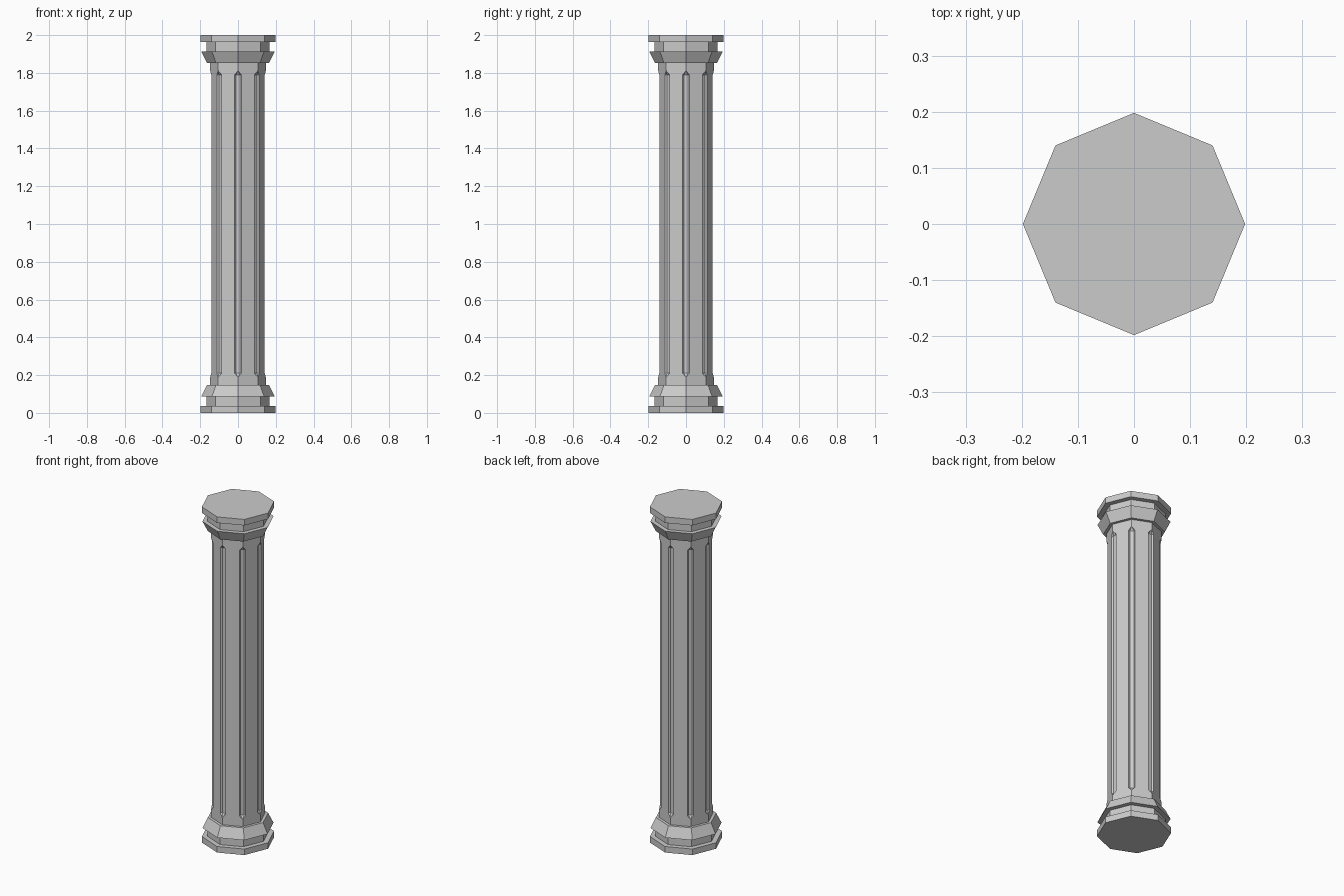
import bpy, bmesh
from math import cos, sin, pi
from mathutils import Vector

if "Cube" in bpy.data.objects:
    bpy.data.objects.remove(bpy.data.objects["Cube"])

SIDES = 8


def finish(name, bm):
    bmesh.ops.remove_doubles(bm, verts=bm.verts, dist=1e-5)
    bmesh.ops.recalc_face_normals(bm, faces=bm.faces)
    mesh = bpy.data.meshes.new(name)
    bm.to_mesh(mesh)
    bm.free()
    obj = bpy.data.objects.new(name, mesh)
    bpy.context.collection.objects.link(obj)
    return obj


def loft(name, rings):
    """Join equal-length rings of points and cap both ends."""
    bm = bmesh.new()
    loops = [[bm.verts.new(p) for p in ring] for ring in rings]
    for a, b in zip(loops, loops[1:]):
        n = len(a)
        for i in range(n):
            j = (i + 1) % n
            bm.faces.new((a[i], a[j], b[j], b[i]))
    bm.faces.new(loops[0][::-1])
    bm.faces.new(loops[-1])
    return finish(name, bm)


def octagon(r, z):
    return [Vector((r * cos(2 * pi * i / SIDES), r * sin(2 * pi * i / SIDES), z))
            for i in range(SIDES)]


def fluted_ring(r, z, half_width, depth):
    """Octagon whose corners are cut by a shallow flat-bottomed groove."""
    pts = []
    corners = octagon(r, z)
    for i, c in enumerate(corners):
        prev_dir = (corners[i - 1] - c).normalized()
        next_dir = (corners[(i + 1) % SIDES] - c).normalized()
        inward = Vector((-c.x, -c.y, 0)).normalized() * depth
        pts += [c + prev_dir * half_width,
                c + prev_dir * half_width * 0.6 + inward,
                c + next_dir * half_width * 0.6 + inward,
                c + next_dir * half_width]
    return pts


# base and capital: the same moulding, mirrored top to bottom
moulding = [(0.198, 0.0), (0.198, 0.036), (0.168, 0.036), (0.168, 0.087),
            (0.195, 0.087), (0.165, 0.147)]
loft("base", [octagon(r, z) for r, z in moulding])
loft("capital", [octagon(r, 2 - z) for r, z in moulding])

# shaft with a pointed-end flute on every corner
R = 0.148
sections = [(0.147, 0, 0), (0.188, 0, 0), (0.21, 0.019, 0.011),
            (1.79, 0.019, 0.011), (1.812, 0, 0), (1.853, 0, 0)]
bm = bmesh.new()
loops = [[bm.verts.new(p) for p in fluted_ring(R, z, w, d)] for z, w, d in sections]
bmesh.ops.remove_doubles(bm, verts=bm.verts, dist=1e-5)
bm.free()


def shaft():
    bm = bmesh.new()
    rings = [fluted_ring(R, z, w, d) if w else [c for c in octagon(R, z) for _ in range(4)]
             for z, w, d in sections]
    cache = {}

    def vert(p):
        key = tuple(round(v, 5) for v in p)
        if key not in cache:
            cache[key] = bm.verts.new(p)
        return cache[key]

    for a, b in zip(rings, rings[1:]):
        n = len(a)
        for i in range(n):
            j = (i + 1) % n
            quad = list(dict.fromkeys(vert(p) for p in (a[i], a[j], b[j], b[i])))
            if len(quad) > 2:
                bm.faces.new(quad)
    return finish("fluted_shaft", bm)


shaft()
